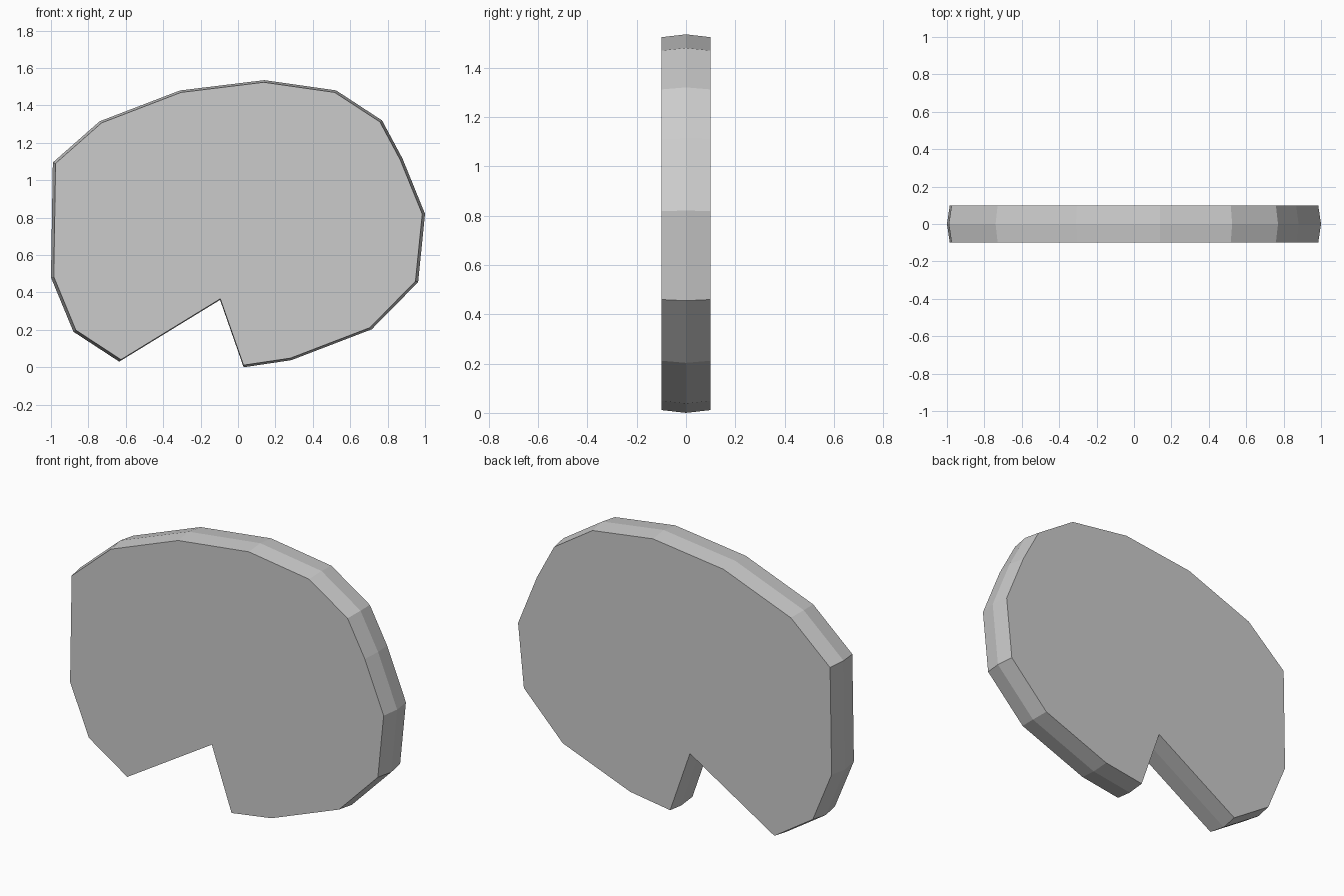
import bpy, bmesh

if "Cube" in bpy.data.objects:
    bpy.data.objects.remove(bpy.data.objects["Cube"])

# Outline of the notched pad in x, z (widest at mid thickness)
OUTLINE = [(-0.99, 1.095), (-1.0, 0.48), (-0.88, 0.19), (-0.635, 0.03),
           (-0.096, 0.36), (0.03, 0.0), (0.285, 0.038), (0.715, 0.203),
           (0.963, 0.455), (1.0, 0.82), (0.88, 1.115), (0.77, 1.32),
           (0.525, 1.48), (0.14, 1.535), (-0.31, 1.48), (-0.74, 1.315)]
CENTRE_Z = 0.77

bm = bmesh.new()


def ring(y, scale):
    return [bm.verts.new((x * scale, y, CENTRE_Z + (z - CENTRE_Z) * scale))
            for x, z in OUTLINE]


# Front, middle and back rings give the slightly peaked rim
rings = [ring(-0.1, 0.985), ring(0, 1), ring(0.1, 0.985)]
n = len(OUTLINE)
for a, b in zip(rings, rings[1:]):
    for i in range(n):
        j = (i + 1) % n
        bm.faces.new((a[i], a[j], b[j], b[i]))

# Flat front and back
bm.faces.new(rings[0])
bm.faces.new(rings[-1][::-1])
bmesh.ops.recalc_face_normals(bm, faces=bm.faces)

mesh = bpy.data.meshes.new("notched_pad")
bm.to_mesh(mesh)
bm.free()
bpy.context.collection.objects.link(bpy.data.objects.new("notched_pad", mesh))
